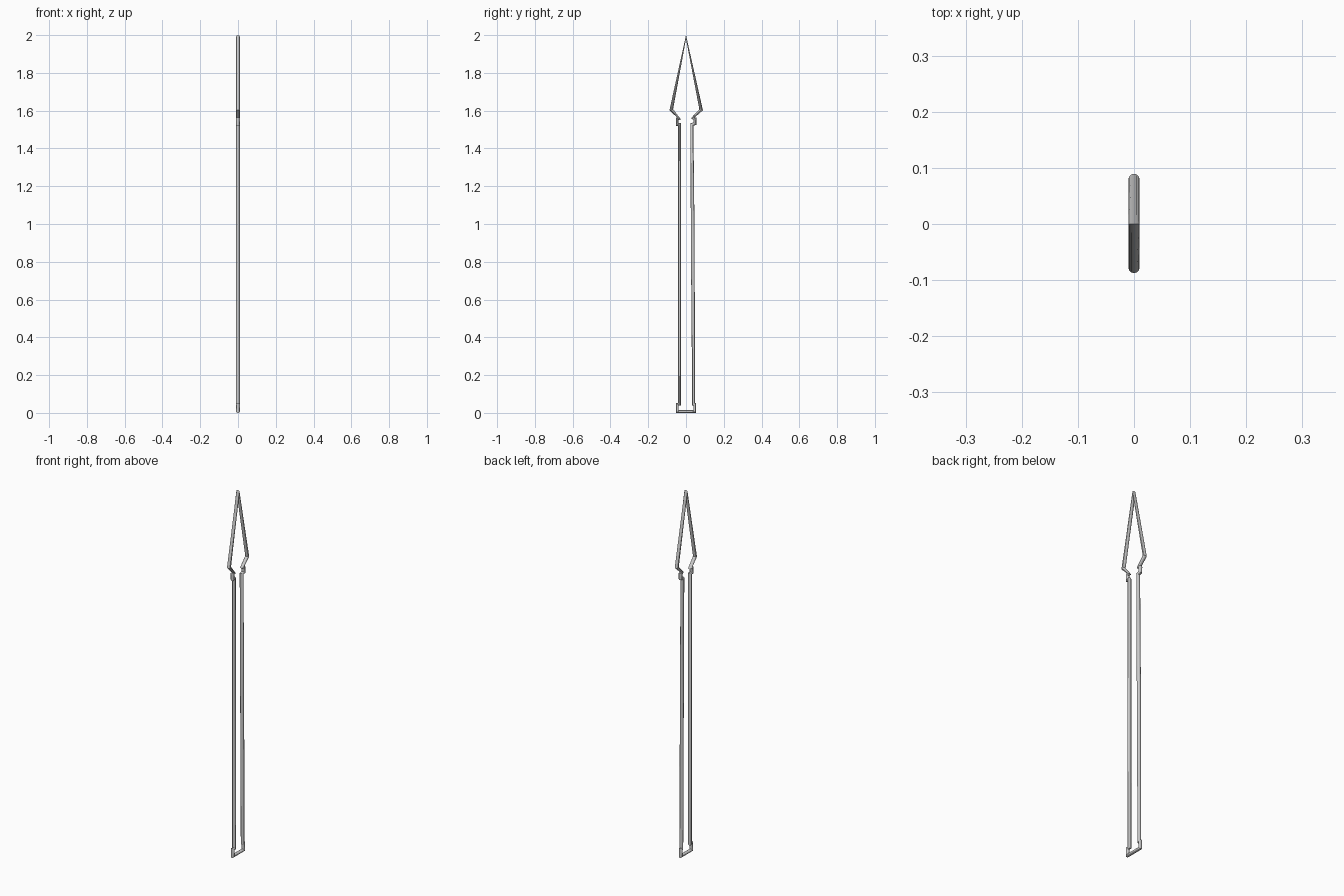
import bpy, bmesh, math
from mathutils import Vector

if "Cube" in bpy.data.objects:
    bpy.data.objects.remove(bpy.data.objects["Cube"])

RADIUS, SIDES = 0.01, 12

# closed spear silhouette in the y-z plane, starting at the tip
left = [(-0.078, 1.605), (-0.036, 1.558), (-0.047, 1.558), (-0.047, 1.527),
        (-0.034, 1.527), (-0.034, 0.045), (-0.046, 0.045), (-0.046, 0.007)]
right = [(0.046, 0.007), (0.046, 0.045), (0.040, 0.045), (0.036, 0.9),
         (0.031, 1.527), (0.047, 1.531), (0.047, 1.558), (0.036, 1.562),
         (0.080, 1.605)]
path = [Vector(p) for p in [(0, 1.99)] + left + right]


def outline_tube(name, pts):
    """Sweep a constant ring, set on each corner's bisector, round the path."""
    bm = bmesh.new()
    rings = []
    for i, p in enumerate(pts):
        before = (p - pts[i - 1]).normalized()
        after = (pts[(i + 1) % len(pts)] - p).normalized()
        tangent = (before + after).normalized()
        side = Vector((-tangent.y, tangent.x))
        ring = []
        for k in range(SIDES):
            a = 2 * math.pi * k / SIDES
            q = p + side * RADIUS * math.cos(a)
            ring.append(bm.verts.new((RADIUS * math.sin(a), q.x, q.y)))
        rings.append(ring)
    for i, ring in enumerate(rings):
        nxt = rings[(i + 1) % len(rings)]
        for k in range(SIDES):
            j = (k + 1) % SIDES
            bm.faces.new((ring[k], ring[j], nxt[j], nxt[k]))
    bmesh.ops.recalc_face_normals(bm, faces=bm.faces)
    mesh = bpy.data.meshes.new(name)
    bm.to_mesh(mesh)
    bm.free()
    obj = bpy.data.objects.new(name, mesh)
    bpy.context.collection.objects.link(obj)
    return obj


# spear outline: blade, collar, shaft and butt cap in one loop
spear = outline_tube("spear_outline", path)
bpy.context.view_layer.objects.active = spear
spear.select_set(True)
bpy.ops.object.shade_smooth_by_angle(angle=math.radians(35))
